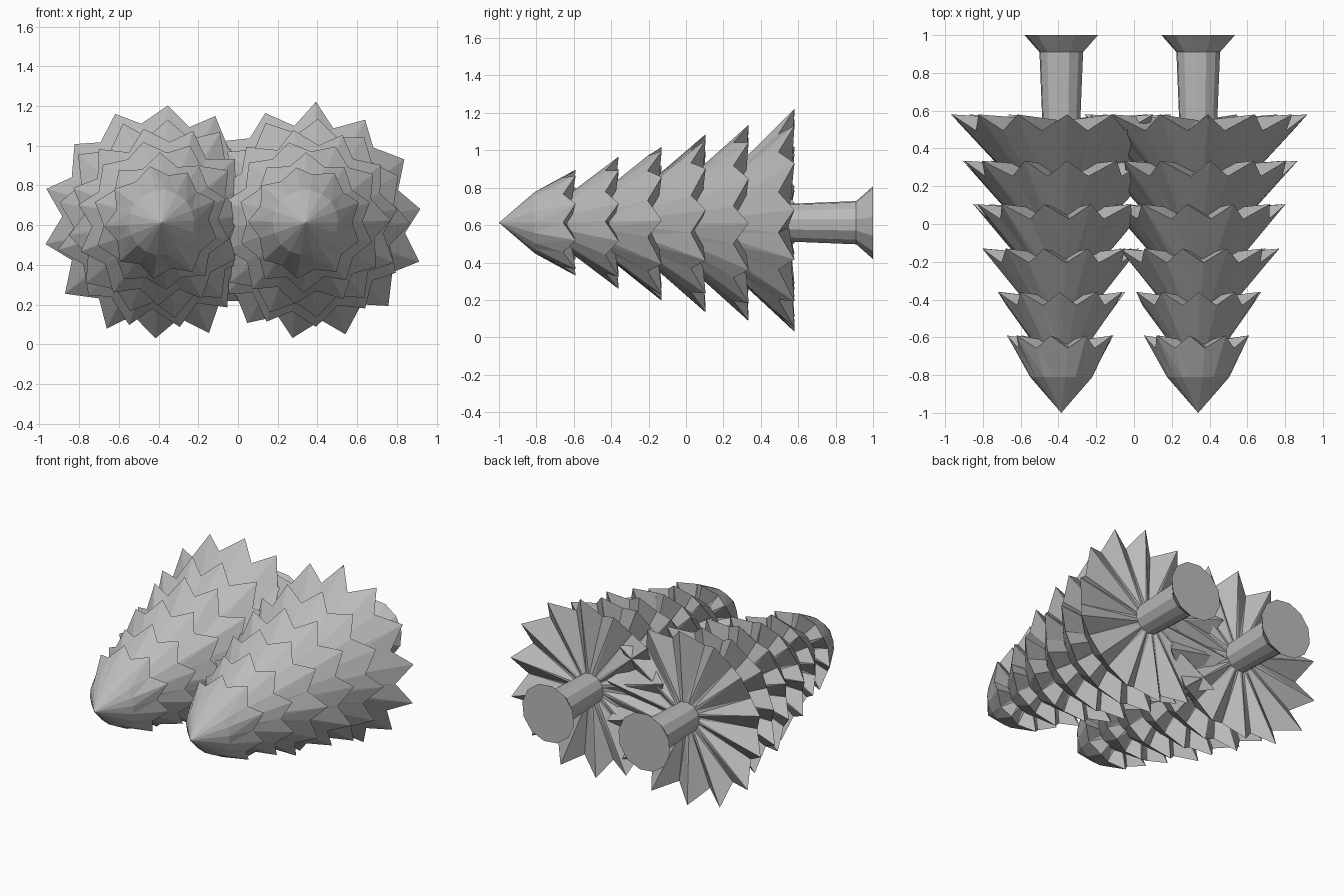
import bpy, bmesh, random
from math import sin, cos, pi, radians

cube = bpy.data.objects.get("Cube")
if cube:
    bpy.data.objects.remove(cube, do_unlink=True)

grey = bpy.data.materials.new("plain grey")
grey.use_nodes = True
colour = (0.5, 0.5, 0.5, 1)
grey.diffuse_color = colour
grey.node_tree.nodes["Principled BSDF"].inputs["Base Color"].default_value = colour

AXIS_Z = 0.613
# Tiers from the tip backwards: rim y, rim radius, number of points
TIERS = [(-0.59, 0.285, 9), (-0.36, 0.345, 10), (-0.13, 0.42, 11),
         (0.105, 0.475, 12), (0.335, 0.53, 13), (0.58, 0.593, 14)]


def make_object(name, bm):
    bmesh.ops.recalc_face_normals(bm, faces=bm.faces)
    mesh = bpy.data.meshes.new(name)
    bm.to_mesh(mesh)
    bm.free()
    mesh.materials.append(grey)
    obj = bpy.data.objects.new(name, mesh)
    bpy.context.collection.objects.link(obj)
    return obj


def ring(bm, cx, y, radius, angles):
    return [bm.verts.new((cx + radius * cos(a), y, AXIS_Z + radius * sin(a))) for a in angles]


def bridge(bm, a, b, triangles=False):
    """Join two rings, optionally with creases running along the joining edges."""
    n = len(a)
    for i in range(n):
        j = (i + 1) % n
        if triangles:
            bm.faces.new((a[i], b[i], b[j]))
            bm.faces.new((a[i], b[j], a[j]))
        else:
            bm.faces.new((a[i], a[j], b[j], b[i]))


def branch_tier(name, cx, rim_y, radius, points, phase, pointed):
    """Pleated cone with a zigzag rim and a pleated back."""
    bm = bmesh.new()
    count = 2 * points
    angles = [phase + pi * i / points + random.uniform(-0.03, 0.03) for i in range(count)]
    rim = []
    for i, a in enumerate(angles):
        tip = i % 2 == 0
        r = radius * (random.uniform(0.98, 1.03) if tip else random.uniform(0.82, 0.86))
        y = rim_y if tip else rim_y - 0.05 - 0.06 * radius
        rim += ring(bm, cx, y, r, [a])
    if pointed:
        front = ring(bm, cx, -0.81, 0.165, angles)
        apex = bm.verts.new((cx, -1, AXIS_Z))
        for i in range(count):
            bm.faces.new((apex, front[i], front[(i + 1) % count]))
    else:
        front = ring(bm, cx, rim_y - 0.18 - 0.4 * radius, radius * 0.33, angles)
        bm.faces.new(front)
    bridge(bm, front, rim, True)
    back = ring(bm, cx, rim_y - 0.03, 0.08, angles)
    bridge(bm, back, rim, True)
    bm.faces.new(back)
    make_object(name, bm)


def trunk(name, cx):
    """Slightly tapered stem with a flared foot."""
    bm = bmesh.new()
    angles = [2 * pi * (i + 0.3) / 12 for i in range(12)]
    profile = [(0.45, 0.098), (0.91, 0.117), (1.0, 0.197)]
    rings = [ring(bm, cx, y, r, angles) for y, r in profile]
    for a, b in zip(rings, rings[1:]):
        bridge(bm, a, b)
    bm.faces.new(rings[0])
    bm.faces.new(rings[-1])
    make_object(name, bm)


random.seed(4)
for side, cx, start in (("right", -0.385, 10.5), ("left", 0.34, 7.9)):
    trunk(side + "_tree_trunk", cx)
    for k, (y, r, n) in enumerate(TIERS):
        phase = radians(start) + (5 - k) * 1.3
        branch_tier(f"{side}_tree_branch_tier_{k + 1}", cx, y, r, n, phase, k == 0)
